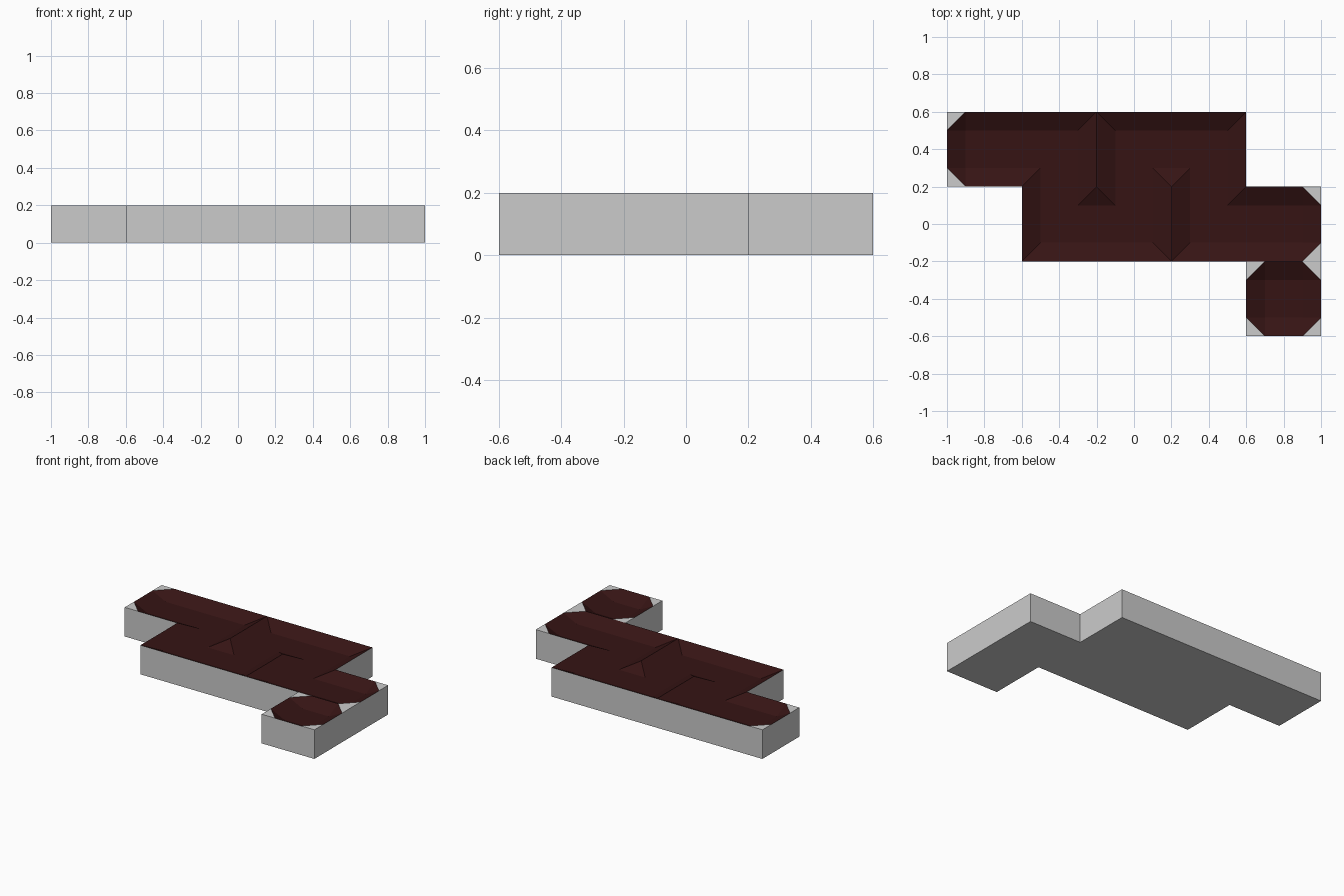
import bpy, bmesh

if "Cube" in bpy.data.objects:
    bpy.data.objects.remove(bpy.data.objects["Cube"])

S, TOP, FLOOR = 0.4, 0.2, 0.15          # cell size, rim height, channel floor height
DIRS = [(1, 0), (0, 1), (-1, 0), (0, -1)]

# Winding channel through a grid of square cells, plus one separate pit
path = [(-2, 1), (-1, 1), (-1, 0), (0, 0), (0, 1), (1, 1), (1, 0), (2, 0)]
pit = (2, -1)
cells = path + [pit]
links = {frozenset(p) for p in zip(path, path[1:])}


def face(bm, pts):
    bm.faces.new([bm.verts.new(p) for p in pts])


def finish(bm, name, color=None):
    bmesh.ops.remove_doubles(bm, verts=bm.verts[:], dist=0.0005)
    bmesh.ops.dissolve_limit(bm, angle_limit=0.01, verts=bm.verts[:], edges=bm.edges[:])
    mesh = bpy.data.meshes.new(name)
    bm.to_mesh(mesh)
    bm.free()
    obj = bpy.data.objects.new(name, mesh)
    bpy.context.collection.objects.link(obj)
    if color:
        mat = bpy.data.materials.new(name + "_color")
        mat.diffuse_color = color
        mat.use_nodes = True
        mat.node_tree.nodes["Principled BSDF"].inputs["Base Color"].default_value = mat.diffuse_color
        mesh.materials.append(mat)


base, channel = bmesh.new(), bmesh.new()
for cx, cy in cells:
    x0, y0 = cx * S - S / 2, cy * S - S / 2
    x1, y1 = x0 + S, y0 + S
    near = [(cx + dx, cy + dy) for dx, dy in DIRS]
    right, back, left, front = wall = [frozenset(((cx, cy), n)) not in links for n in near]
    dead_end = sum(wall) >= 3

    # Base: underside and outer walls
    face(base, [(x0, y0, 0), (x0, y1, 0), (x1, y1, 0), (x1, y0, 0)])
    ring = [(x1, y0), (x1, y1), (x0, y1), (x0, y0)]
    for k in range(4):
        if near[k] not in cells:
            (ax, ay), (bx, by) = ring[k], ring[(k + 1) % 4]
            face(base, [(ax, ay, 0), (bx, by, 0), (bx, by, TOP), (ax, ay, TOP)])

    # Channel: points on walls are high, all others lie on the floor
    def point(i, j):
        high = (i in (0, 4) and j in (0, 4)) or (i == 0 and left) or (i == 4 and right) \
            or (j == 0 and front) or (j == 4 and back)
        return (x0 + i * S / 4, y0 + j * S / 4, TOP if high else FLOOR)

    for i in range(4):
        for j in range(4):
            q = [point(i, j), point(i + 1, j), point(i + 1, j + 1), point(i, j + 1)]
            if not (i in (0, 3) and j in (0, 3)):
                face(channel, q)
                continue
            # Corner quad, rotated so that the cell corner comes first
            k = {(0, 0): 0, (3, 0): 1, (3, 3): 2, (0, 3): 3}[(i, j)]
            a, b, c, d = q[k:] + q[:k]
            if dead_end and b[2] == TOP and d[2] == TOP:
                face(base, [a, b, d])            # flat chamfered corner
                face(channel, [b, c, d])
            else:
                face(channel, [a, b, c])         # mitred corner
                face(channel, [a, c, d])

finish(base, "base")
finish(channel, "channel", (0.037, 0.007, 0.007, 1))
